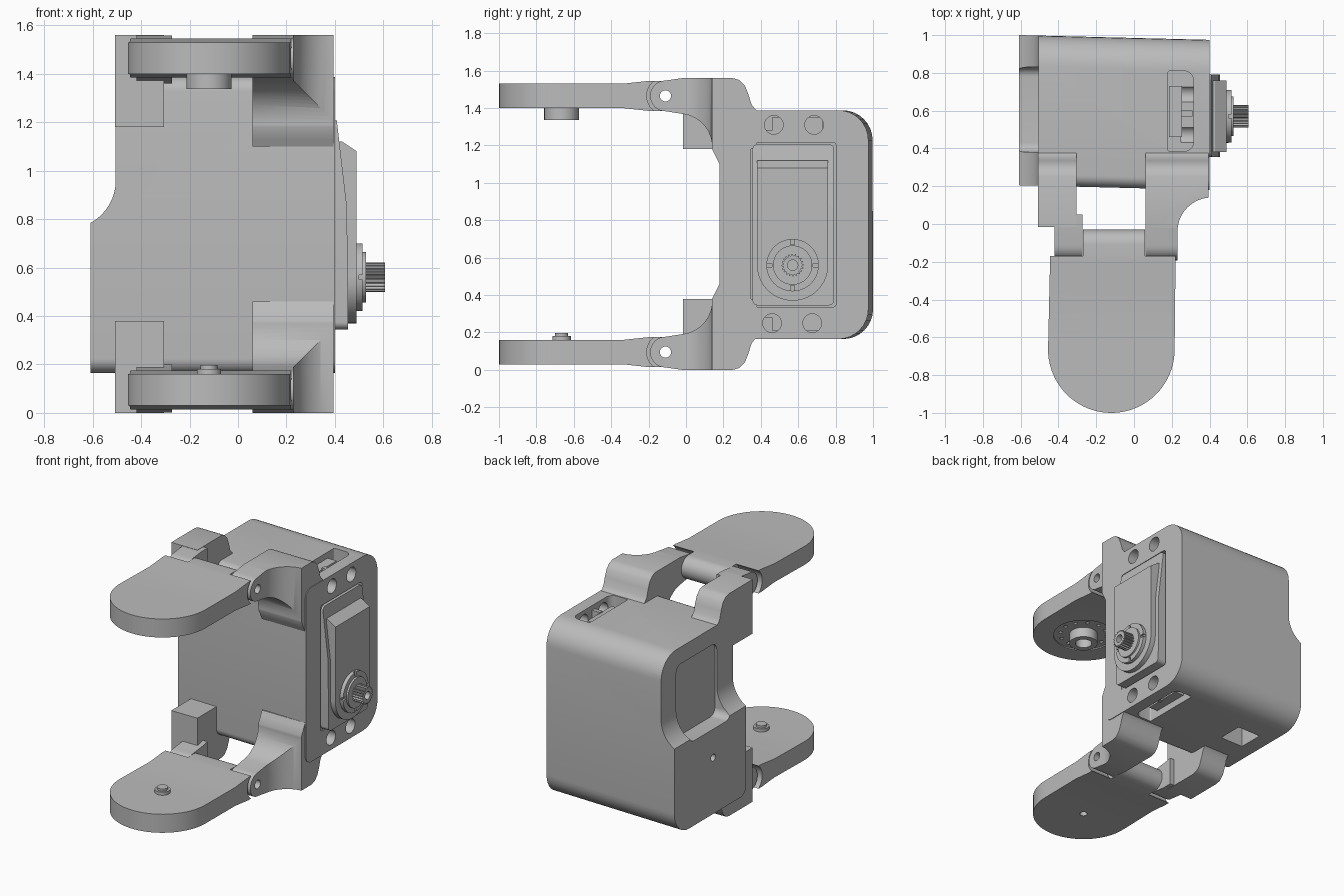
import bpy, bmesh, math
from mathutils import Vector, Matrix

if "Cube" in bpy.data.objects:
    bpy.data.objects.remove(bpy.data.objects["Cube"])

grey = bpy.data.materials.new("plastic grey")
grey.use_nodes = True
COLOUR = (0.5, 0.5, 0.5, 1)
grey.diffuse_color = COLOUR
grey.node_tree.nodes["Principled BSDF"].inputs["Base Color"].default_value = COLOUR

MID = 0.78            # mirror height between the upper and lower hinge
HY, HZ = -0.11, 1.465  # hinge axis
AX, AY = -0.12, -0.665  # centre of the arm pads


def arc(u, v, r, a0, a1, n=16):
    return [(u + r * math.cos(math.radians(a0 + (a1 - a0) * i / n)),
             v + r * math.sin(math.radians(a0 + (a1 - a0) * i / n))) for i in range(n + 1)]


def rrect(u0, u1, v0, v1, r0, r1=None):
    """Rounded rectangle; r0 rounds the low-u corners, r1 the high-u ones."""
    r1 = r0 if r1 is None else r1
    return (arc(u0 + r0, v0 + r0, r0, 180, 270, 8) + arc(u1 - r1, v0 + r1, r1, 270, 360, 8)
            + arc(u1 - r1, v1 - r1, r1, 0, 90, 8) + arc(u0 + r0, v1 - r0, r0, 90, 180, 8))


def prism(name, pts, axis, a, b):
    """Extrude a 2D outline along an axis from a to b."""
    place = {"x": lambda p, t: (t, p[0], p[1]),
             "y": lambda p, t: (p[0], t, p[1]),
             "z": lambda p, t: (p[0], p[1], t)}[axis]
    bm = bmesh.new()
    low = [bm.verts.new(place(p, a)) for p in pts]
    high = [bm.verts.new(place(p, b)) for p in pts]
    bm.faces.new(low)
    bm.faces.new(high)
    for i in range(len(pts)):
        j = (i + 1) % len(pts)
        bm.faces.new((low[i], low[j], high[j], high[i]))
    bmesh.ops.remove_doubles(bm, verts=bm.verts, dist=1e-5)
    bmesh.ops.recalc_face_normals(bm, faces=bm.faces)
    mesh = bpy.data.meshes.new(name)
    bm.to_mesh(mesh)
    bm.free()
    mesh.materials.append(grey)
    ob = bpy.data.objects.new(name, mesh)
    bpy.context.collection.objects.link(ob)
    return ob


def cyl(name, axis, u, v, r, a, b, n=40):
    return prism(name, arc(u, v, r, 0, 360, n)[:-1], axis, a, b)


def box(name, x0, x1, y0, y1, z0, z1):
    return prism(name, [(x0, y0), (x1, y0), (x1, y1), (x0, y1)], "z", z0, z1)


def shear(ob):
    """The case leans back slightly across its width."""
    for v in ob.data.vertices:
        v.co.y -= 0.025 * (v.co.x + 0.6)


def boolean(ob, cutters, op="DIFFERENCE"):
    """Apply cutters to a part and throw them away."""
    for c in cutters:
        m = ob.modifiers.new("cut", "BOOLEAN")
        m.operation, m.object, m.solver = op, c, "EXACT"
        bpy.context.view_layer.objects.active = ob
        bpy.ops.object.modifier_apply(modifier=m.name)
        bpy.data.objects.remove(c)
    return ob


def lower_copy(ob, name):
    new = ob.copy()
    new.data = ob.data.copy()
    new.name = name
    new.data.transform(Matrix.Translation((0, 0, 2 * MID)) @ Matrix.Scale(-1, 4, (0, 0, 1)))
    new.data.flip_normals()
    bpy.context.collection.objects.link(new)
    return new


# Case: rounded block with a stepped back-cut on its right side
case = prism("case", rrect(0.205, 1.0, 0.165, 1.388, 0.06, 0.16), "x", -0.61, 0.40)
shear(case)
step = [(-0.8, 1.6), (-0.505, 1.6)] + arc(-0.705, 0.96, 0.2, 0, -63, 14) + [(-0.8, 0.78)]
boolean(case, [
    prism("step", step, "y", 0, 1.2),
    prism("pocket", rrect(0.38, 0.83, 0.76, 1.27, 0.05), "x", -0.7, -0.49),
    prism("servo_bay", rrect(0.345, 0.802, 0.335, 1.217, 0.02), "x", 0.33, 0.5),
    box("cable_exit", -0.5, -0.32, 0.52, 0.70, 0.1, 0.4),
    prism("top_slot", rrect(0.18, 0.315, 0.385, 0.81, 0.01, 0.05), "z", 1.28, 1.5),
    prism("bottom_slot", rrect(0.18, 0.315, 0.385, 0.81, 0.01, 0.05), "z", 0.1, 0.28),
    cyl("pivot_hole", "x", 0.57, 0.56, 0.025, -0.7, -0.55, 16)]
    + [cyl("screw_hole", "x", y, z, 0.05, 0.25, 0.5, 28)
       for y, z in ((0.47, 1.31), (0.685, 1.31), (0.46, 0.25), (0.675, 0.25))])

# Servo: sloped base, raised cover, hub rings and toothed shaft
base = prism("servo_base", [(0.33, 0.345), (0.455, 0.345), (0.45, 0.85), (0.408, 1.207), (0.33, 1.207)],
             "y", 0.355, 0.792)
boolean(base, [prism("trim", rrect(0.355, 0.792, 0.345, 1.207, 0.03), "x", 0.2, 0.6)], "INTERSECT")
cover = prism("servo_cover", [(0.4, 0.36), (0.49, 0.36), (0.49, 1.08), (0.43, 1.12), (0.4, 1.12)], "y", 0.37, 0.77)
boolean(cover, [prism("trim", arc(0.57, 0.56, 0.19, 180, 360, 28) + [(0.76, 1.2), (0.38, 1.2)], "x", 0.3, 0.6)],
        "INTERSECT")
hub = cyl("servo_hub", "x", 0.57, 0.56, 0.14, 0.48, 0.515)
boolean(hub, [box("notch", 0.5, 0.6, 0.42, 0.46, 0.55, 0.57), box("notch", 0.5, 0.6, 0.68, 0.72, 0.55, 0.57),
              box("notch", 0.5, 0.6, 0.56, 0.58, 0.41, 0.45), box("notch", 0.5, 0.6, 0.56, 0.58, 0.67, 0.71)])
cyl("hub_ring", "x", 0.57, 0.56, 0.105, 0.5, 0.528)
teeth = [arc(0.57, 0.56, 0.06 if i % 4 < 2 else 0.05, i * 360 / 80, 0, 1)[0] for i in range(80)]
shaft = prism("output_shaft", teeth, "x", 0.5, 0.607)
boolean(shaft, [cyl("bore", "x", 0.57, 0.56, 0.028, 0.54, 0.7, 20)])

# Servo ledge seen through the slots
ledge = box("upper_slot_ledge", 0.185, 0.255, 0.46, 0.73, 1.27, 1.35)
pin = box("upper_slot_pin", 0.25, 0.31, 0.57, 0.60, 1.27, 1.36)

# Hinge brackets
hump = [(0.25, 1.56), (0.285, 1.55), (0.315, 1.52), (0.335, 1.47), (0.35, 1.42), (0.365, 1.4), (0.38, 1.385)]
knuckle = arc(HY, HZ, 0.082, 270, 90, 16)
left = prism("upper_left_bracket",
             [(-0.02, 1.56)] + hump + [(0.38, 1.2), (0.22, 1.1), (0.18, 1.1), (0.165, 1.13), (0.14, 1.18)]
             + arc(-0.04, 1.19, 0.18, 0, 78, 14) + knuckle, "x", 0.06, 0.395)
scoop = arc(0.41, -0.04, 0.18, 180, 90, 16) + [(0.6, 0.14), (0.6, -0.4), (0.23, -0.4)]
boolean(left, [prism("scoop", scoop, "z", 1, 1.7)])
right = prism("upper_right_bracket", [(-0.015, 1.56)] + hump + [(0.38, 1.18), (-0.015, 1.18)], "x", -0.507, -0.305)
lug = prism("upper_right_lug", [(-0.02, 1.558), (0.05, 1.558), (0.05, 1.36), (0, 1.37)] + knuckle, "x", -0.42, -0.272)

# Arm: tapered plate with round end, middle knuckle and clearance around the lugs
arm = prism("upper_arm", [(-1.05, 1.53), (-0.34, 1.53), (-0.2, 1.545)]
            + arc(HY, HZ, 0.08, 90, -90, 18) + [(-0.2, 1.385), (-0.34, 1.40), (-1.05, 1.40)], "x", -0.455, 0.225)
outline = arc(AX, AY, 0.335, 180, 360, 40) + [(0.222, 0), (-0.44, 0)]
boolean(arm, [prism("outline", outline, "z", 1.2, 1.7)], "INTERSECT")
boolean(arm, [cyl("clear", "x", HY, HZ, 0.1, -0.6, -0.27), cyl("clear", "x", HY, HZ, 0.1, 0.057, 0.4)])
for part in (left, lug, arm):
    boolean(part, [cyl("hinge_hole", "x", HY, HZ, 0.03, -0.8, 0.6, 20)])

# Lower half mirrors the upper hinge
lower_arm = lower_copy(arm, "lower_arm")
for part in (left, right, lug, ledge, pin):
    lower_copy(part, part.name.replace("upper", "lower"))

# Horn seat and socket under the upper arm
boolean(arm, [cyl("seat", "z", AX, AY, 0.2, 1.3, 1.408)]
        + [cyl("dot", "z", AX + 0.155 * math.cos(i * math.pi / 6), AY + 0.155 * math.sin(i * math.pi / 6),
               0.014, 1.3, 1.43, 10) for i in range(12)])
socket = cyl("horn_socket", "z", AX, AY, 0.093, 1.337, 1.42)
boolean(socket, [cyl("bore", "z", AX, AY, 0.055, 1.2, 1.4, 28)])

# Pivot pin on the lower arm, with a small bore from below
pin_profile = ((0.05, 0.15, 0.182), (0.035, 0.18, 0.197))
for i, (r, a, b) in enumerate(pin_profile):
    cyl("pivot_pin_" + ("base", "tip")[i], "z", AX, AY, r, a, b)
boolean(lower_arm, [cyl("bore", "z", AX, AY, 0.025, 0, 0.12, 16)])

# Smooth curves, keep edges crisp
for ob in bpy.context.scene.objects:
    ob.select_set(ob.type == "MESH")
bpy.context.view_layer.objects.active = case
bpy.ops.object.shade_smooth_by_angle(angle=math.radians(30))
